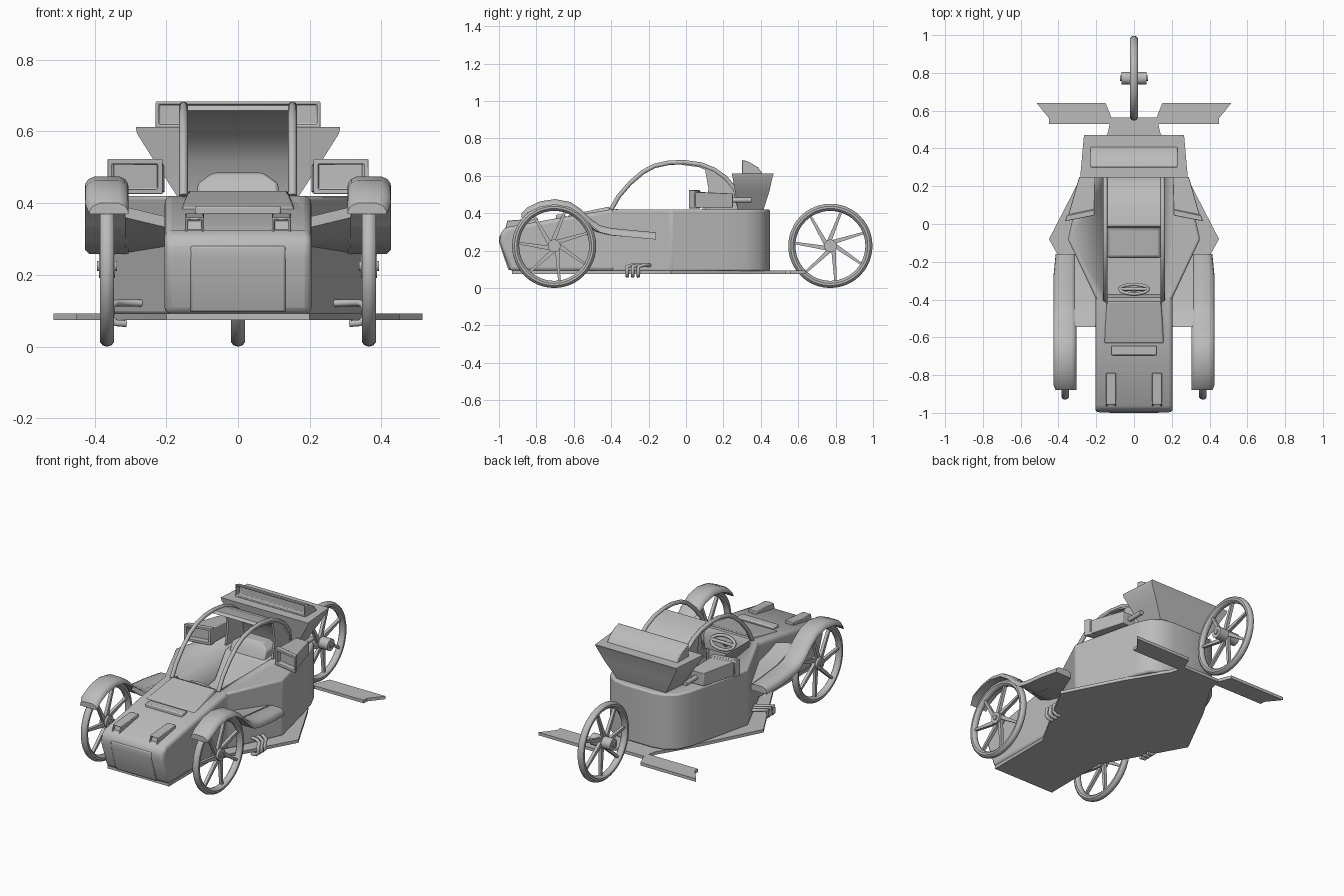
import bpy, bmesh, math
from mathutils import Vector, Matrix

old = bpy.data.objects.get("Cube")
if old:
    bpy.data.objects.remove(old, do_unlink=True)

GREY = 0.5
mat = bpy.data.materials.new("plain grey")
mat.use_nodes = True
mat.diffuse_color = (GREY, GREY, GREY, 1)
bsdf = next(n for n in mat.node_tree.nodes if n.type == 'BSDF_PRINCIPLED')
bsdf.inputs["Base Color"].default_value = (GREY, GREY, GREY, 1)


def finish(name, bm, mirror=False, bevel=0, segs=2, recess=None):
    bmesh.ops.recalc_face_normals(bm, faces=bm.faces)
    if recess:
        # inset the forward-looking face and push it in
        rim, depth = recess
        bm.normal_update()
        faces = [f for f in bm.faces if f.normal.y < -0.8]
        bmesh.ops.inset_region(bm, faces=faces, thickness=rim)
        deep = bmesh.ops.extrude_face_region(bm, geom=faces)["geom"]
        bmesh.ops.delete(bm, geom=faces, context='FACES_ONLY')
        bmesh.ops.translate(bm, verts=[v for v in deep if isinstance(v, bmesh.types.BMVert)], vec=(0, depth, 0))
        bmesh.ops.recalc_face_normals(bm, faces=bm.faces)
    me = bpy.data.meshes.new(name)
    bm.to_mesh(me)
    bm.free()
    ob = bpy.data.objects.new(name, me)
    bpy.context.collection.objects.link(ob)
    me.materials.append(mat)
    if mirror:
        ob.modifiers.new("Mirror", 'MIRROR').use_mirror_merge = False
    if bevel:
        b = ob.modifiers.new("Bevel", 'BEVEL')
        b.width, b.segments, b.limit_method = bevel, segs, 'ANGLE'
    bpy.ops.object.select_all(action='DESELECT')
    bpy.context.view_layer.objects.active = ob
    ob.select_set(True)
    bpy.ops.object.shade_smooth_by_angle(angle=math.radians(35))
    return ob


def loft(name, rings, **kw):
    """Skin a list of equal-length rings and cap both ends."""
    bm = bmesh.new()
    vs = [[bm.verts.new(p) for p in r] for r in rings]
    n = len(vs[0])
    for a, b in zip(vs, vs[1:]):
        for i in range(n):
            j = (i + 1) % n
            bm.faces.new((a[i], a[j], b[j], b[i]))
    bm.faces.new(vs[0])
    bm.faces.new(vs[-1])
    return finish(name, bm, **kw)


def plan(name, pts, z0, z1, **kw):
    return loft(name, [[(x, y, z) for x, y in pts] for z in (z0, z1)], **kw)


def side(name, pts, x0, x1, **kw):
    return loft(name, [[(x, y, z) for y, z in pts] for x in (x0, x1)], **kw)


def box(name, x0, x1, y0, y1, z0, z1, **kw):
    return plan(name, [(x0, y0), (x1, y0), (x1, y1), (x0, y1)], z0, z1, **kw)


def both(half):
    return half + [(-x, y) for x, y in reversed(half)]


def tube(name, paths, r, mirror=True):
    cu = bpy.data.curves.new(name, 'CURVE')
    cu.dimensions, cu.bevel_depth, cu.bevel_resolution, cu.use_fill_caps = '3D', r, 2, True
    for path in paths:
        s = cu.splines.new('POLY')
        s.points.add(len(path) - 1)
        for p, co in zip(s.points, path):
            p.co = (*co, 1)
    cu.materials.append(mat)
    ob = bpy.data.objects.new(name, cu)
    bpy.context.collection.objects.link(ob)
    if mirror:
        ob.modifiers.new("Mirror", 'MIRROR')


# floor plate and rear fins
plan("floor_plate", both([(0.2, -0.93), (0.2, -0.53), (0.45, -0.08), (0.28, 0.25),
                          (0.14, 0.48), (0.12, 0.565)]), 0.075, 0.093)
plan("rear_fin", [(0.11, 0.53), (0.45, 0.53), (0.45, 0.56), (0.515, 0.64), (0.15, 0.64),
                  (0.12, 0.565)], 0.075, 0.093, mirror=True)

# main body and nose, cut by the cockpit
body = plan("main_body", both([(0.2, -0.4), (0.35, -0.08), (0.285, 0.2), (0.255, 0.32), (0.22, 0.395),
                               (0.165, 0.435), (0.09, 0.45)]), 0.09, 0.42, bevel=0.01)
nose = side("nose", [(-0.35, 0.09), (-0.94, 0.09), (-0.997, 0.25), (-0.99, 0.3), (-0.96, 0.325),
                     (-0.62, 0.385), (-0.4, 0.42), (-0.35, 0.42)], -0.205, 0.205, bevel=0.02, segs=3)
cutter = box("cockpit_cutter", -0.145, 0.145, -0.42, 0.24, 0.18, 0.8)
cutter.hide_render = True
cutter.display_type = 'WIRE'
for ob in (body, nose):
    cut = ob.modifiers.new("Cockpit", 'BOOLEAN')
    cut.object, cut.solver = cutter, 'EXACT'
cutter.hide_set(True)

# nose panel, hood scoop, cowl, headlights
side("nose_panel", [(-0.92, 0.097), (-0.95, 0.097), (-1.0, 0.245), (-0.998, 0.28), (-0.92, 0.285)],
     -0.132, 0.132, bevel=0.005)
box("hood_scoop", -0.12, 0.12, -0.695, -0.645, 0.36, 0.392, bevel=0.006)
loft("cowl", [[(-w, y, z0), (w, y, z0), (w - 0.012, y, z1), (0.012 - w, y, z1)] for w, y, z0, z1 in
              ((0.165, -0.63, 0.37, 0.388), (0.16, -0.54, 0.38, 0.408), (0.15, -0.41, 0.4, 0.435))], bevel=0.005)
side("headlight", [(-0.968, 0.31), (-0.955, 0.36), (-0.79, 0.372), (-0.79, 0.33)],
     0.095, 0.148, mirror=True, bevel=0.005, recess=(0.01, 0.012))

# roof arch: thin shell at the back, rails at the front
arch = [(-0.4, 0.42), (-0.36, 0.49), (-0.3, 0.56), (-0.23, 0.62), (-0.17, 0.652), (-0.09, 0.67), (-0.01, 0.672),
        (0.08, 0.66), (0.15, 0.632), (0.21, 0.59), (0.26, 0.53), (0.285, 0.42)]
shell = arch[6:]
side("roof_shell", shell + [(y - 0.012, z - 0.014) for y, z in reversed(shell)], -0.16, 0.16)
tube("roof_rail", [[(0.152, y, z) for y, z in arch]], 0.012)
side("quarter_panel", [(0.1, 0.41), (0.12, 0.53), (0.1, 0.645)] + arch[8:], 0.146, 0.158, mirror=True)

# cockpit interior
side("seat", [(-0.18, 0.18), (-0.18, 0.25), (-0.02, 0.27), (0.08, 0.41), (0.2, 0.42), (0.2, 0.18)],
     -0.143, 0.143, bevel=0.015)
loft("headrest", [[(-w, y, z), (w, y, z), (w, 0.2, z), (-w, 0.2, z)] for w, y, z in
                  ((0.115, 0.08, 0.4), (0.112, 0.1, 0.455), (0.07, 0.13, 0.485))], bevel=0.008)
side("dashboard", [(-0.42, 0.3), (-0.42, 0.425), (-0.39, 0.425), (-0.37, 0.38), (-0.38, 0.3)], -0.144, 0.144)
tube("steering_column", [[(0, -0.39, 0.35), (0, -0.345, 0.385)]], 0.012, mirror=False)
ring = [(0.075 * math.cos(t), -0.345 + 0.025 * math.sin(t), 0.385 - 0.03 * math.sin(t))
        for t in (math.tau * i / 20 for i in range(21))]
tube("steering_wheel", [ring, [ring[0], ring[10]]], 0.009, mirror=False)

# tail spoiler with upper housing
loft("spoiler_base", [[(-a, y0, z), (a, y0, z), (b, y1, z), (-b, y1, z)]
                      for a, b, y0, y1, z in ((0.17, 0.16, 0.275, 0.415, 0.42), (0.235, 0.22, 0.262, 0.447, 0.52),
                                              (0.282, 0.262, 0.248, 0.463, 0.595), (0.285, 0.265, 0.245, 0.47, 0.613))])
side("spoiler_housing", [(0.3, 0.61), (0.3, 0.685), (0.335, 0.675), (0.385, 0.645), (0.41, 0.61)],
     -0.23, 0.23, bevel=0.004, recess=(0.014, 0.03))

# side intakes with exhaust stubs
loft("side_intake", [[(a, y0, z0), (b, y1, z0), (b, y1, z1), (a, y0, z1)] for a, b, y0, y1, z0, z1 in
                     ((0.21, 0.365, 0.045, 0.015, 0.425, 0.523), (0.21, 0.355, 0.075, 0.045, 0.425, 0.523),
                      (0.21, 0.348, 0.078, 0.048, 0.43, 0.513), (0.205, 0.29, 0.25, 0.25, 0.43, 0.505))],
     mirror=True, bevel=0.005, recess=(0.02, 0.035))
tube("exhaust_stub", [[(0.24, 0.24, 0.47), (0.24, 0.35, 0.47)]], 0.014)

# side pipes
tube("side_pipes", [[(0.235, y + 0.07, 0.12), (0.3, y + 0.06, 0.122), (0.34, y + 0.03, 0.122), (0.352, y, 0.115),
                     (0.354, y, 0.08), (0.34, y, 0.066), (0.31, y, 0.064)]
                    for y in (-0.315, -0.285, -0.255)], 0.01)

# fenders and the boards that join them to the body
fender = [(-0.88, 0.4), (-0.85, 0.43), (-0.78, 0.463), (-0.7, 0.475), (-0.62, 0.46), (-0.56, 0.42),
          (-0.51, 0.37), (-0.46, 0.335), (-0.4, 0.32), (-0.28, 0.308), (-0.16, 0.297)]


def fender_ring(i):
    y, z = fender[i]
    t = 0.03 + 0.008 * (i > 6)
    out = 0.427 - 0.012 * (i in (0, 10))
    drops = [(0.305, t), (0.307, 0.02), (0.315, 0.008), (0.332, 0), (out - 0.028, 0),
             (out - 0.01, 0.008), (out - 0.002, 0.02), (out, t)]
    return [(x, y, z - d) for x, d in drops]


loft("fender", [fender_ring(i) for i in range(len(fender))], mirror=True)
loft("fender_board", [[(0.19, y, zi - t), (0.19, y, zi), (0.315, y, zo), (0.315, y, zo - t)]
                      for y, zi, zo, t in ((-0.545, 0.36, 0.39, 0.03), (-0.48, 0.335, 0.34, 0.035),
                                           (-0.4, 0.315, 0.315, 0.035), (-0.16, 0.292, 0.292, 0.03))], mirror=True)


# wheels: tyre, hub and swept spokes
def wheel(name, x, y, hub_half, mirror):
    R, r = 0.206, 0.019
    bm = bmesh.new()
    n, m = 48, 10
    g = [[bm.verts.new((x + 1.1 * r * math.sin(b), y + (R + r * math.cos(b)) * math.cos(a),
                        0.225 + (R + r * math.cos(b)) * math.sin(a)))
          for b in (math.tau * j / m for j in range(m))] for a in (math.tau * i / n for i in range(n))]
    for i in range(n):
        for j in range(m):
            k, l = (i + 1) % n, (j + 1) % m
            bm.faces.new((g[i][j], g[k][j], g[k][l], g[i][l]))
    centre = Matrix.Translation((x, y, 0.225))
    turn = Matrix.Rotation(math.pi / 2, 4, 'Y')
    for rad, half in ((0.034, hub_half), (0.014, hub_half + 0.006)):
        bmesh.ops.create_cone(bm, cap_ends=True, segments=20, radius1=rad, radius2=rad, depth=2 * half,
                              matrix=centre @ turn)
    for i in range(7):
        spin = centre @ Matrix.Rotation(math.tau * i / 7, 4, 'X')
        bar = bmesh.ops.create_cube(bm, size=1, matrix=Matrix.Diagonal((0.018, 0.015, 0.185, 1)))["verts"]
        for v in bar:
            v.co.y *= 1.6 if v.co.z < 0 else 0.8
        tilt = Matrix.Translation((0, 0.026, 0.105)) @ Matrix.Rotation(math.radians(-22), 4, 'X')
        bmesh.ops.transform(bm, matrix=spin @ tilt, verts=bar)
    finish(name, bm, mirror=mirror)


wheel("front_wheel", 0.365, -0.705, 0.022, True)
wheel("rear_wheel", 0, 0.772, 0.067, False)
